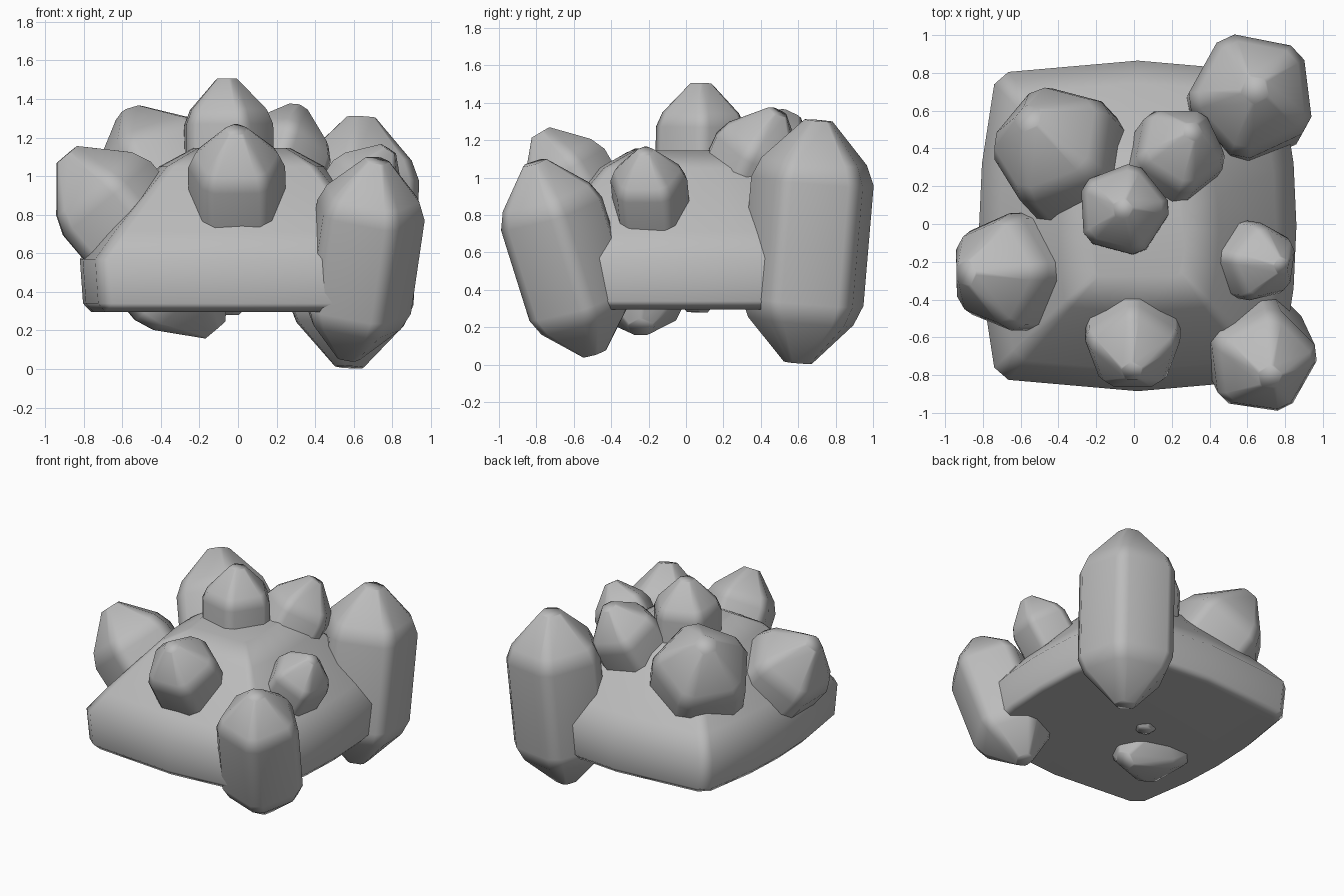
import bpy, bmesh, math
from mathutils import Vector, Matrix

cube = bpy.data.objects.get("Cube")
if cube:
    bpy.data.objects.remove(cube, do_unlink=True)

# One plain grey stone colour
stone = bpy.data.materials.new("grey_stone")
stone.use_nodes = True
colour = (0.5, 0.5, 0.5, 1)
stone.diffuse_color = colour
stone.node_tree.nodes["Principled BSDF"].inputs["Base Color"].default_value = colour


def loft(name, rings, place=Matrix()):
    """Skin a stack of closed rings, cap both ends and shade smoothly."""
    bm = bmesh.new()
    loops = [[bm.verts.new(place @ Vector(p)) for p in ring] for ring in rings]
    n = len(loops[0])
    for low, high in zip(loops, loops[1:]):
        for i in range(n):
            j = (i + 1) % n
            bm.faces.new((low[i], low[j], high[j], high[i]))
    bm.faces.new(loops[0][::-1])
    bm.faces.new(loops[-1])
    bmesh.ops.recalc_face_normals(bm, faces=bm.faces)
    mesh = bpy.data.meshes.new(name)
    bm.to_mesh(mesh)
    bm.free()
    mesh.materials.append(stone)
    obj = bpy.data.objects.new(name, mesh)
    bpy.context.collection.objects.link(obj)
    bpy.ops.object.select_all(action='DESELECT')
    obj.select_set(True)
    bpy.context.view_layer.objects.active = obj
    bpy.ops.object.shade_smooth_by_angle(angle=math.radians(60))
    # Keep the broad faces flat and the shading soft only along the bevels
    obj.modifiers.new("weighted_normals", 'WEIGHTED_NORMAL').keep_sharp = True
    return obj


def crystal(name, bottom, tip, radius, turn):
    """Five-sided column with softened corners and a blunt point at each end."""
    bottom, tip = Vector(bottom), Vector(tip)
    axis = tip - bottom
    length = axis.length
    cap = [(0.23, 0), (0.86, 0.66), (1, 0.98)]
    levels = [(s * radius, d * radius) for s, d in cap]
    levels += [(s * radius, length - d * radius) for s, d in reversed(cap)]
    angles = [math.radians(turn + 72 * k + cut) for k in range(5) for cut in (-9, 9)]
    rings = [[(r * math.cos(a), r * math.sin(a), z) for a in angles] for r, z in levels]
    tilt = Vector((0, 0, 1)).rotation_difference(axis).to_matrix().to_4x4()
    loft(name, rings, Matrix.Translation(bottom) @ tilt)


# Rock base: bulging square outline, upright band, sloping shoulders, flat crown
quarter = [(0.84, 0), (0.825, 0.33), (0.76, 0.75), (0.685, 0.815), (0, 0.875)]
half = quarter + [(-x, y) for x, y in quarter[-2:0:-1]]
outline = half + [(-x, -y) for x, y in half]
levels = [(0.295, 0.93), (0.34, 0.98), (0.57, 1), (0.71, 0.87), (1.05, 0.51), (1.145, 0.30)]
loft("rock_base", [[(x * s + 0.02, y * s - 0.01 - 0.03 * (1 - s), z) for x, y in outline]
                   for z, s in levels])

# Crystals: name, lower end, upper end, radius, turn about the axis
for spec in [
    ("large_back_crystal", (0.58, 0.60, 0.01), (0.64, 0.71, 1.305), 0.335, 115),
    ("front_corner_crystal", (0.57, -0.49, 0.06), (0.72, -0.81, 1.08), 0.29, 80),
    ("broad_back_crystal", (-0.15, 0.12, 0.50), (-0.56, 0.56, 1.32), 0.345, 106),
    ("leaning_side_crystal", (-0.12, -0.24, 0.20), (-0.89, -0.26, 1.11), 0.315, 73),
    ("front_crystal", (0, -0.34, 0.50), (-0.01, -0.78, 1.24), 0.255, 90),
    ("small_side_crystal", (0.40, -0.16, 0.55), (0.78, -0.22, 1.14), 0.21, 100),
    ("top_crystal", (-0.05, 0.06, 0.28), (-0.06, 0.08, 1.505), 0.242, 75),
    ("back_crystal", (0.05, 0.12, 0.55), (0.31, 0.49, 1.35), 0.25, 58),
]:
    crystal(*spec)
